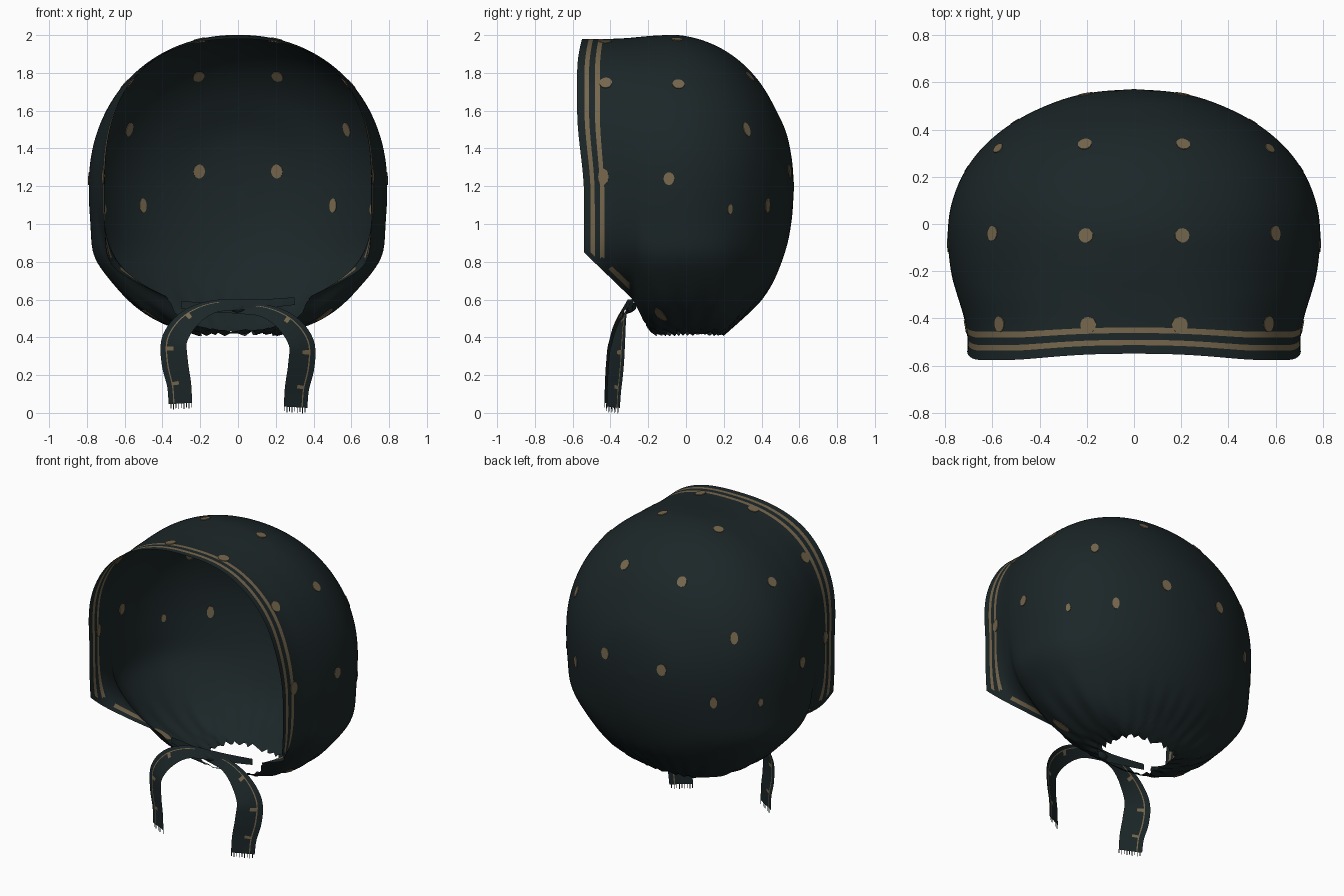
import bpy, bmesh, math
from mathutils import Vector
from mathutils.bvhtree import BVHTree

if "Cube" in bpy.data.objects:
    bpy.data.objects.remove(bpy.data.objects["Cube"])


def material(name, rgb):
    m = bpy.data.materials.new(name)
    m.diffuse_color = (*rgb, 1)
    m.use_nodes = True
    m.node_tree.nodes["Principled BSDF"].inputs["Base Color"].default_value = m.diffuse_color
    return m


CLOTH = material("dark_teal_cloth", (0.0115, 0.0195, 0.021))
TAN = material("tan_print", (0.18, 0.135, 0.075))


def finish(bm, name, smooth=True):
    me = bpy.data.meshes.new(name)
    for f in bm.faces:
        f.smooth = smooth
    bm.to_mesh(me)
    bm.free()
    me.materials.append(CLOTH)
    me.materials.append(TAN)
    ob = bpy.data.objects.new(name, me)
    bpy.context.collection.objects.link(ob)
    return ob


def spline(pts, steps):
    """Smooth curve through the control rows."""
    p = [Vector(q) for q in pts]
    p = [2 * p[0] - p[1]] + p + [2 * p[-1] - p[-2]]
    out = []
    for i in range(1, len(p) - 2):
        a, b, c, d = p[i - 1:i + 3]
        for k in range(steps):
            t = k / steps
            out.append(0.5 * (2 * b + (c - a) * t + (2 * a - 5 * b + 4 * c - d) * t * t
                              + (3 * b - a - 3 * c + d) * t ** 3))
    return out + [p[-2]]


# Hood cross-sections: y, half width, height, depth below centre, upper and lower squareness
ZC = 1.2
ROWS = [(-.60, .715, .78, .68, 2.5, 5), (-.50, .705, .78, .68, 2.5, 3.9),
        (-.40, .72, .78, .67, 2.4, 2.6), (-.30, .75, .785, .645, 2.3, 2.3),
        (-.23, .77, .792, .735, 2.2, 2.3), (-.15, .783, .798, .785, 2.15, 2.35),
        (-.04, .79, .80, .795, 2.1, 2.35), (.08, .775, .775, .795, 2.1, 2.35),
        (.20, .73, .722, .782, 2.1, 2.35), (.31, .655, .64, .69, 2.1, 2.3),
        (.40, .556, .537, .60, 2.1, 2.2), (.47, .442, .417, .49, 2.05, 2.1),
        (.53, .297, .285, .33, 2, 2), (.56, .16, .145, .175, 2, 2),
        (.572, .001, .001, .001, 2, 2)]
SEG = 200
NECK = .42


def power(v, e):
    return math.copysign(abs(v) ** e, v)


bm = bmesh.new()
rings = []
for y, w, t, b, n_up, n_low in spline(ROWS, 5):
    ring = []
    for i in range(SEG):
        a = 2 * math.pi * i / SEG
        s, c = math.sin(a), math.cos(a)
        n, h = (n_up, t) if c >= 0 else (n_low, b)
        x, z = w * power(s, 2 / n), ZC + h * power(c, 2 / n)
        if y > -.4:  # fuller cheeks
            x *= 1 + .04 * math.exp(-((z - .82) / .13) ** 2) * min(1, (y + .4) / .15)
        ring.append(bm.verts.new((x, y, z)))
    rings.append(ring)
for r0, r1 in zip(rings, rings[1:]):
    for i in range(SEG):
        j = (i + 1) % SEG
        bm.faces.new((r0[i], r0[j], r1[j], r1[i]))
bm.faces.new(rings[-1])

# Cut lines for face opening, chin edges, neck hole and printed bands
FRONT = -.54
chin_p, chin_n = Vector((0, -.28, .60)), Vector((0, .69, .72)).normalized()
steep_p, steep_n = Vector((0, -.28, .60)), Vector((0, .17, .09)).normalized()
BANDS = [(.035, .057), (.085, .108)]
cuts = [(Vector((0, FRONT + d, 0)), Vector((0, 1, 0))) for d in (0, .035, .057, .085, .108)]
cuts += [(chin_p + chin_n * d, chin_n) for d in (0, .025, .05)]
cuts += [(steep_p, steep_n), (Vector((0, 0, NECK)), Vector((0, 0, 1)))]
for co, no in cuts:
    bmesh.ops.bisect_plane(bm, geom=bm.verts[:] + bm.edges[:] + bm.faces[:],
                           dist=1e-5, plane_co=co, plane_no=no)
gone = []
for f in bm.faces:
    c = f.calc_center_median()
    front = c.y - FRONT
    chin = (c - chin_p).dot(chin_n)
    if front < 0 or c.z < NECK or (chin < 0 and (c - steep_p).dot(steep_n) < 0):
        gone.append(f)
    elif chin > .025 and any(lo < front < hi for lo, hi in BANDS) and c.z > .82:
        f.material_index = 1
    elif .025 < chin < .05 and .1 < front < .24 and c.z < .85 and .33 < abs(c.x) < .62:
        f.material_index = 1
bmesh.ops.delete(bm, geom=gone, context='FACES')

# Brim leans forward at the top; cloth gathers towards the neck
for v in bm.verts:
    x, y, z = v.co
    if y < -.2:
        k = min(1, max(0, (z - 1.15) / .45))
        top = min(1, max(0, (z - 1.8) / .18))
        lean = .036 * k * k * (3 - 2 * k) - .026 * top * top
        v.co.y -= lean * (-.2 - y) / .34
    if z < .75:
        wave = math.sin(26 * math.atan2(y, x))
        k = (1 - max(0, z - NECK) / .33) ** 2
        v.co.x *= 1 + .035 * k * wave
        v.co.y *= 1 + .035 * k * wave
        if z < .46 and y > -.2:
            v.co.z += .014 * wave * (1 - (z - NECK) / .04)
bmesh.ops.recalc_face_normals(bm, faces=bm.faces)
tree = BVHTree.FromBMesh(bm)
finish(bm, "hood")

# Printed spots as thin plates hugging the cloth: position, width, height
SPOTS = [(.21, .56, 1.28, .031, .037), (.215, .35, 1.80, .03, .034), (.575, .32, 1.50, .024, .038),
         (.49, .42, 1.10, .022, .038), (.70, .23, 1.08, .015, .026), (.21, -.05, 2.0, .031, .031),
         (.60, -.04, 1.74, .032, .032), (.79, -.09, 1.24, .029, .034), (.195, -.43, 1.97, .034, .034),
         (.585, -.435, 1.76, .034, .034), (.71, -.435, 1.25, .028, .042), (.45, -.13, .53, .025, .06)]
CENTRE = Vector((0, 0, ZC))
bm = bmesh.new()
for sx, sy, sz, ru, rw in SPOTS:
    for side in (-1, 1):
        target = Vector((side * sx, sy, sz))
        hit = tree.ray_cast(CENTRE, (target - CENTRE).normalized())
        if hit[0] is None:
            continue
        n = hit[1]
        u = n.cross(Vector((0, 0, 1)))
        u = u.normalized() if u.length > .1 else Vector((1, 0, 0))
        w = n.cross(u).normalized()
        layers = ([], [])
        for i in range(14):
            a = math.pi * i / 7
            q = hit[0] + u * ru * math.cos(a) + w * rw * math.sin(a)
            h = tree.ray_cast(CENTRE, (q - CENTRE).normalized())[0] or q
            layers[0].append(bm.verts.new(h + n * .004))
            layers[1].append(bm.verts.new(h - n * .004))
        bm.faces.new(layers[0])
        bm.faces.new(layers[1][::-1])
        for i in range(14):
            j = (i + 1) % 14
            bm.faces.new((layers[0][i], layers[1][i], layers[1][j], layers[0][j]))
for f in bm.faces:
    f.material_index = 1
bmesh.ops.recalc_face_normals(bm, faces=bm.faces)
finish(bm, "printed_spots", False)

# Chin ties: x, y, z, half width, sideways depth of the ribbon
TIE = [(-.30, -.265, .572, .02, 0), (-.14, -.28, .558, .024, .005), (0, -.30, .553, .028, .01),
       (.14, -.32, .54, .035, .02), (.26, -.345, .475, .055, .03), (.335, -.36, .37, .067, .038),
       (.335, -.37, .25, .07, .04), (.312, -.38, .13, .064, .037), (.305, -.385, .03, .062, .035)]
ACROSS = [-1, -.5, 0, .5, .6, 1]


def tie(name, side, lift, back):
    bm = bmesh.new()
    path = spline(TIE, 6)
    grid = []
    for i, p in enumerate(path):
        tan = path[min(i + 1, len(path) - 1)] - path[max(i - 1, 0)]
        n = Vector((-tan[2], 0, tan[0])).normalized() * p[3]
        n.y = p[4]
        row = []
        for s in ACROSS:
            q = Vector((p[0], p[1] + back, p[2] + lift)) + n * s
            row.append(bm.verts.new((side * q.x, q.y, q.z)))
        grid.append(row)
    for i in range(len(grid) - 1):
        for j in range(len(ACROSS) - 1):
            f = bm.faces.new((grid[i][j], grid[i][j + 1], grid[i + 1][j + 1], grid[i + 1][j]))
            # edge stripe with a few spots
            if i > 15 and (j == 3 or (j == 2 and i % 9 == 5)):
                f.material_index = 1
    # frayed end threads
    a, b = grid[-1][0].co.copy(), grid[-1][-1].co.copy()
    for k in range(9):
        p0, p1 = a.lerp(b, k / 9), a.lerp(b, (k + .3) / 9)
        drop = Vector((0, 0, -.024 - .006 * (k % 2)))
        bm.faces.new([bm.verts.new(q) for q in (p0, p1, p1 + drop, p0 + drop)])
    return finish(bm, name)


tie("right_tie", 1, 0, 0)
tie("left_tie", -1, .02, -.012)

# Small knot where the ties cross
bm = bmesh.new()
bmesh.ops.create_uvsphere(bm, u_segments=16, v_segments=10, radius=1)
for v in bm.verts:
    v.co = (v.co.x * .04, -.3 + v.co.y * .02, .555 + v.co.z * .025)
finish(bm, "knot")
